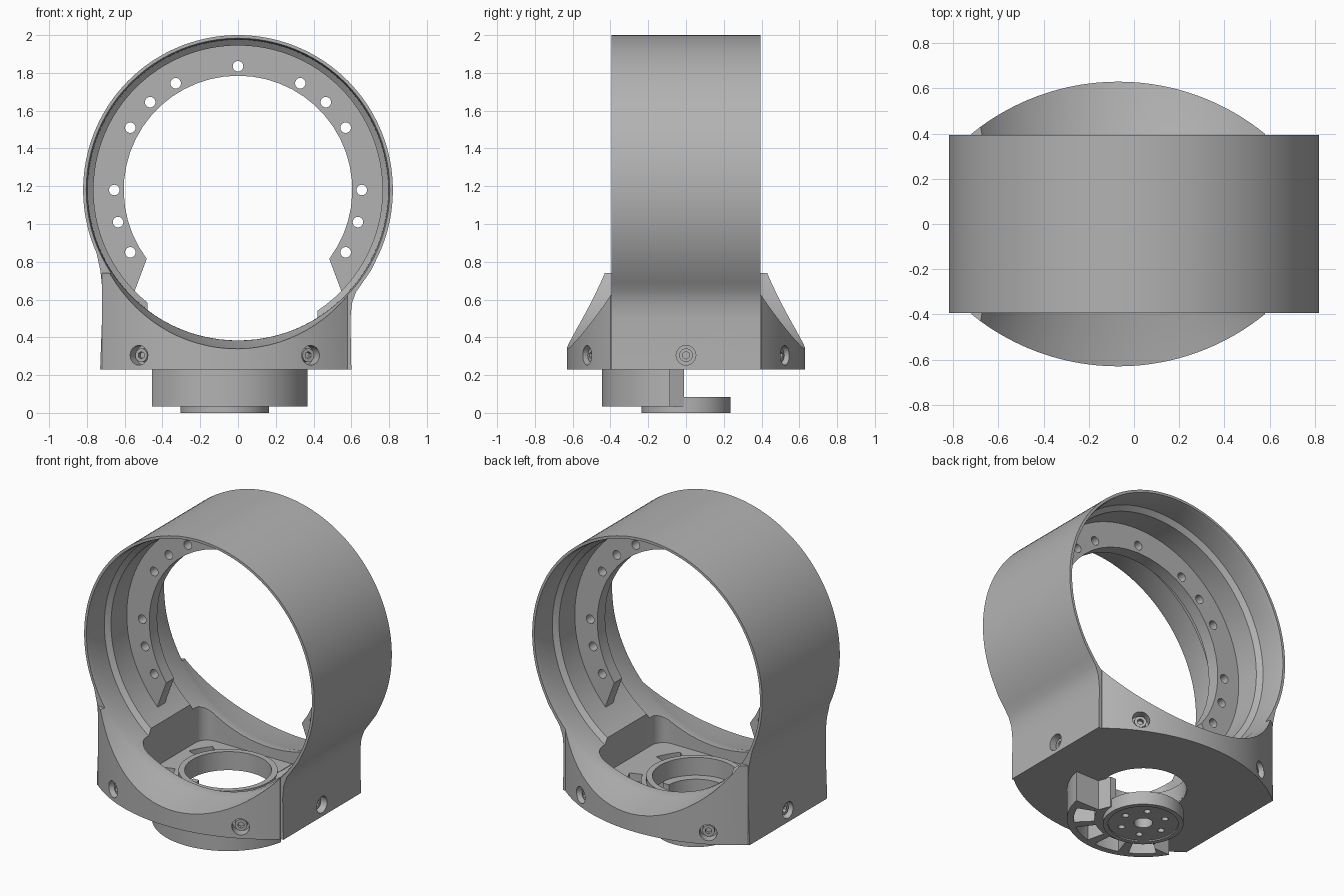
import bpy, bmesh
from math import sin, cos, pi, radians, sqrt
from mathutils import Vector, Matrix

cube = bpy.data.objects.get("Cube")
if cube:
    bpy.data.objects.remove(cube)

grey = bpy.data.materials.new("satin grey")
grey.use_nodes = True
grey.diffuse_color = (0.45, 0.45, 0.45, 1)
grey.node_tree.nodes["Principled BSDF"].inputs["Base Color"].default_value = (0.45, 0.45, 0.45, 1)

RING_Z = 1.18      # height of the ring axis
AXIS_X = -0.07     # the foot sits off centre


def arc(r, a0, a1, n, cx=0.0, cy=0.0):
    angles = [radians(a0 + (a1 - a0) * i / n) for i in range(n + 1)]
    return [(cx + r * cos(a), cy + r * sin(a)) for a in angles]


def make(name, bm):
    bmesh.ops.recalc_face_normals(bm, faces=bm.faces)
    mesh = bpy.data.meshes.new(name)
    bm.to_mesh(mesh)
    bm.free()
    mesh.materials.append(grey)
    ob = bpy.data.objects.new(name, mesh)
    bpy.context.collection.objects.link(ob)
    return ob


def prism(name, pts, lo, hi, axis="Z"):
    """Extrude a 2D outline along z (points are x, y) or y (points are x, z)."""
    bm = bmesh.new()
    place = (lambda p, h: (p[0], p[1], h)) if axis == "Z" else (lambda p, h: (p[0], h, p[1]))
    low = [bm.verts.new(place(p, lo)) for p in pts]
    top = [bm.verts.new(place(p, hi)) for p in pts]
    bm.faces.new(low)
    bm.faces.new(top)
    for i in range(len(pts)):
        j = (i + 1) % len(pts)
        bm.faces.new((low[i], low[j], top[j], top[i]))
    return make(name, bm)


def rod(name, start, end, r, n=32):
    start, end = Vector(start), Vector(end)
    d = end - start
    bm = bmesh.new()
    turn = d.to_track_quat("Z", "Y").to_matrix().to_4x4()
    bmesh.ops.create_cone(bm, cap_ends=True, segments=n, radius1=r, radius2=r, depth=d.length,
                          matrix=Matrix.Translation((start + end) / 2) @ turn)
    return make(name, bm)


def combine(ob, other, operation="DIFFERENCE"):
    other.hide_render = True
    mod = ob.modifiers.new("combine", "BOOLEAN")
    mod.operation, mod.solver, mod.object = operation, "EXACT", other
    bpy.context.view_layer.objects.active = ob
    bpy.ops.object.modifier_apply(modifier=mod.name)
    bpy.data.objects.remove(other)


def revolve_y(name, profile, n=96):
    """Solid of revolution about the ring axis from (y, radius) pairs."""
    bm = bmesh.new()
    loops = []
    for y, r in profile:
        loops.append([bm.verts.new((r * sin(2 * pi * i / n), y, RING_Z + r * cos(2 * pi * i / n)))
                      for i in range(n)])
    for a, b in zip(loops, loops[1:]):
        for i in range(n):
            j = (i + 1) % n
            bm.faces.new((a[i], a[j], b[j], b[i]))
    bm.faces.new(loops[0])
    bm.faces.new(loops[-1])
    return make(name, bm)


def sector(r0, r1, a0, a1, lo, hi):
    pts = arc(r1, a0, a1, 10, AXIS_X) + arc(r0, a1, a0, 10, AXIS_X)
    return prism("cutter", pts, lo, hi)


# Ring and shoulders, blended in one outline
outline = arc(0.82, -24, 204, 90, 0, RING_Z)
outline += [(-0.728, 0.75), (-0.717, 0.64), (-0.72, 0.5), (-0.73, 0.23), (0.6, 0.23),
            (0.595, 0.5), (0.603, 0.58), (0.625, 0.64), (0.66, 0.69), (0.706, 0.757)]
body = prism("ring_body", outline, -0.395, 0.395, "Y")

# Foot with bowed front and back
R, HALF = 1.03, 0.65
def bow(x):
    return 0.63 - R + sqrt(R * R - x * x)
xs = [HALF * (1 - 2 * i / 40) for i in range(41)]
foot = [(AXIS_X + x, bow(x)) for x in xs] + [(AXIS_X - x, -bow(x)) for x in xs]
combine(body, prism("foot", foot, 0.23, 0.74), "UNION")

# Stepped bore, widening past the ring faces
half_bore = [(0.2, 0.765), (0.225, 0.795), (0.37, 0.797), (0.4, 0.805), (0.7, 0.852)]
combine(body, revolve_y("bore", [(-y, r) for y, r in reversed(half_bore)] + half_bore))

# Rounded well in the foot, its shallow pockets and the round opening
well = []
for cx, cy, a in ((0.34, 0.255, 0), (-0.4, 0.255, 90), (-0.4, -0.255, 180), (0.34, -0.255, 270)):
    well += arc(0.08, a, a + 90, 6, cx, cy)
combine(body, prism("well", well, 0.32, 0.9))
for a in (20, 138, 200, 318):
    combine(body, sector(0.32, 0.4, a, a + 22, 0.27, 0.5))
combine(body, rod("opening", (AXIS_X, 0, 0.1), (AXIS_X, 0, 0.6), 0.255, 64))

# Recessed screws round the foot
spots = [(sx * 0.455, sy * bow(0.455), sx * 0.5, sy * 0.87) for sx in (-1, 1) for sy in (-1, 1)]
spots += [(sx * 0.66, 0, sx, 0) for sx in (-1, 1)]
for x, y, nx, ny in spots:
    p, n = Vector((AXIS_X + x, y, 0.305)), Vector((nx, ny, 0)).normalized()
    combine(body, rod("recess", p - n * 0.06, p + n * 0.1, 0.052))
    screw = rod("screw", p - n * 0.07, p - n * 0.025, 0.036, 24)
    combine(screw, rod("socket", p - n * 0.05, p + n * 0.1, 0.02, 6))

# Raised collar round the opening
collar = rod("collar", (AXIS_X, 0, 0.24), (AXIS_X, 0, 0.35), 0.29, 64)
combine(collar, rod("collar_hole", (AXIS_X, 0, 0.1), (AXIS_X, 0, 0.6), 0.254, 64))

# Drilled flange inside the ring, open at the bottom
edge = arc(0.78, -46, 226, 80, 0, RING_Z) + [(-0.545, 0.65)]
edge += arc(0.605, 217, -37, 36, 0, RING_Z) + [(0.545, 0.65)]
flange = prism("flange", edge, -0.04, 0.04, "Y")
half_holes = [(0.33, 1.745), (0.465, 1.645), (0.57, 1.51), (0.655, 1.18), (0.635, 1.01), (0.57, 0.85)]
for x, z in [(0, 1.835)] + half_holes + [(-x, z) for x, z in half_holes]:
    combine(flange, rod("drill", (x, -0.2, z), (x, 0.2, z), 0.028, 20))

# Half-round housing under the foot with windows in its floor
shell = arc(0.445, 210, 349, 48, AXIS_X)
shell += [(0.2, -0.085), (0.17, -0.01), (-0.31, -0.01), (-0.31, -0.22)]
housing = prism("lower_housing", shell, 0.035, 0.235)
combine(housing, rod("housing_bore", (AXIS_X, 0, -0.1), (AXIS_X, 0, 0.5), 0.2, 64))
for i in range(4):
    combine(housing, sector(0.285, 0.405, 219 + 32 * i, 242 + 32 * i, -0.1, 0.2))

# Bottom hub with centre hole and bolt circle
hub = rod("bottom_hub", (AXIS_X, 0, 0), (AXIS_X, 0, 0.085), 0.235, 64)
combine(hub, rod("recess", (AXIS_X, 0, -0.1), (AXIS_X, 0, 0.008), 0.205, 64))
combine(hub, rod("drill", (AXIS_X, 0, -0.1), (AXIS_X, 0, 0.2), 0.055))
for x, y in arc(0.135, 0, 300, 5, AXIS_X):
    combine(hub, rod("drill", (x, y, -0.1), (x, y, 0.2), 0.02, 16))

# Smooth curved walls, keep crisp edges
for ob in bpy.context.collection.objects:
    if ob.type == "MESH":
        bpy.ops.object.select_all(action="DESELECT")
        ob.select_set(True)
        bpy.context.view_layer.objects.active = ob
        bpy.ops.object.shade_smooth_by_angle(angle=radians(30))
